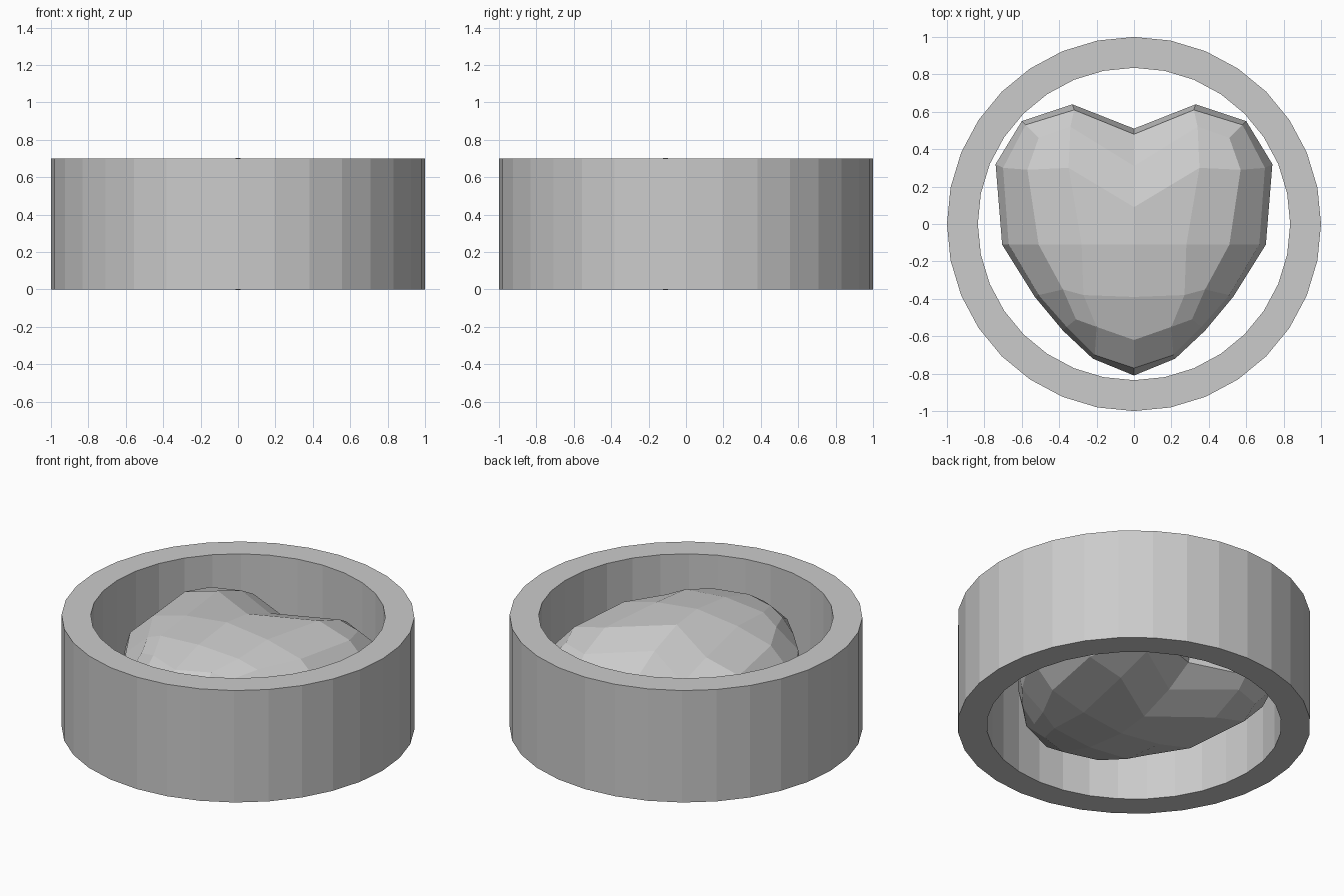
import bpy, bmesh, math

if "Cube" in bpy.data.objects:
    bpy.data.objects.remove(bpy.data.objects["Cube"])


def make_object(name, bm):
    mesh = bpy.data.meshes.new(name)
    bm.to_mesh(mesh)
    bm.free()
    obj = bpy.data.objects.new(name, mesh)
    bpy.context.collection.objects.link(obj)
    return obj


# Outer ring: rectangular section spun round z with 32 flat sides
SIDES = 32
bm = bmesh.new()
section = [(1.0, 0.0), (1.0, 0.7), (0.835, 0.7), (0.835, 0.0)]
loops = []
for i in range(SIDES):
    a = 2 * math.pi * i / SIDES
    loops.append([bm.verts.new((r * math.cos(a), r * math.sin(a), z)) for r, z in section])
for i in range(SIDES):
    p, q = loops[i], loops[(i + 1) % SIDES]
    for k in range(4):
        n = (k + 1) % 4
        bm.faces.new((p[k], q[k], q[n], p[n]))
bmesh.ops.recalc_face_normals(bm, faces=bm.faces)
make_object("ring", bm)

# Puffed heart: one quarter as contour loops, mirrored in x and z
MID = 0.35
rim = [(0, .51, .35), (.33, .64, .35), (.60, .55, .35), (.74, .32, .35), (.705, -.11, .35),
       (.53, -.39, .35), (.38, -.57, .35), (.22, -.72, .35), (0, -.81, .35)]
shoulder = [(0, .48, .50), (.32, .61, .52), (.58, .53, .48), (.70, .30, .45), (.67, -.11, .46),
            (.51, -.38, .48), (.36, -.55, .47), (.21, -.70, .47), (0, -.77, .50)]
slope = [(0, .31, .60), (.34, .52, .57), (.51, .46, .57), (.57, .29, .59), (.51, -.11, .61),
         (.38, -.35, .60), (.31, -.51, .58), (.20, -.55, .61), (0, -.62, .60)]
crown = [(0, .09, .68), (.35, .30, .65), (.28, -.11, .67), (.27, -.38, .65),
         (0, -.39, .67), (0, -.11, .703)]

bm = bmesh.new()
r, s, t, c = [[bm.verts.new((x, y, z - MID)) for x, y, z in pts]
              for pts in (rim, shoulder, slope, crown)]
for lo, hi in ((r, s), (s, t)):
    for i in range(8):
        bm.faces.new((lo[i + 1], lo[i], hi[i], hi[i + 1]))
for face in ((t[0], c[0], c[1], t[1]), (t[1], c[1], t[3], t[2]),
             (c[1], c[2], t[4], t[3]), (c[2], c[3], t[5], t[4]),
             (c[3], t[7], t[6], t[5]), (c[3], c[4], t[8], t[7]),
             (c[0], c[5], c[2], c[1]), (c[5], c[4], c[3], c[2])):
    bm.faces.new(face)
bmesh.ops.recalc_face_normals(bm, faces=bm.faces)
# Make sure the crown points up
bm.faces.ensure_lookup_table()
if bm.faces[-1].normal.z < 0:
    bmesh.ops.reverse_faces(bm, faces=bm.faces)
heart = make_object("heart", bm)
heart.location.z = MID
mirror = heart.modifiers.new("mirror", 'MIRROR')
mirror.use_axis = (True, False, True)
mirror.merge_threshold = 0.001
